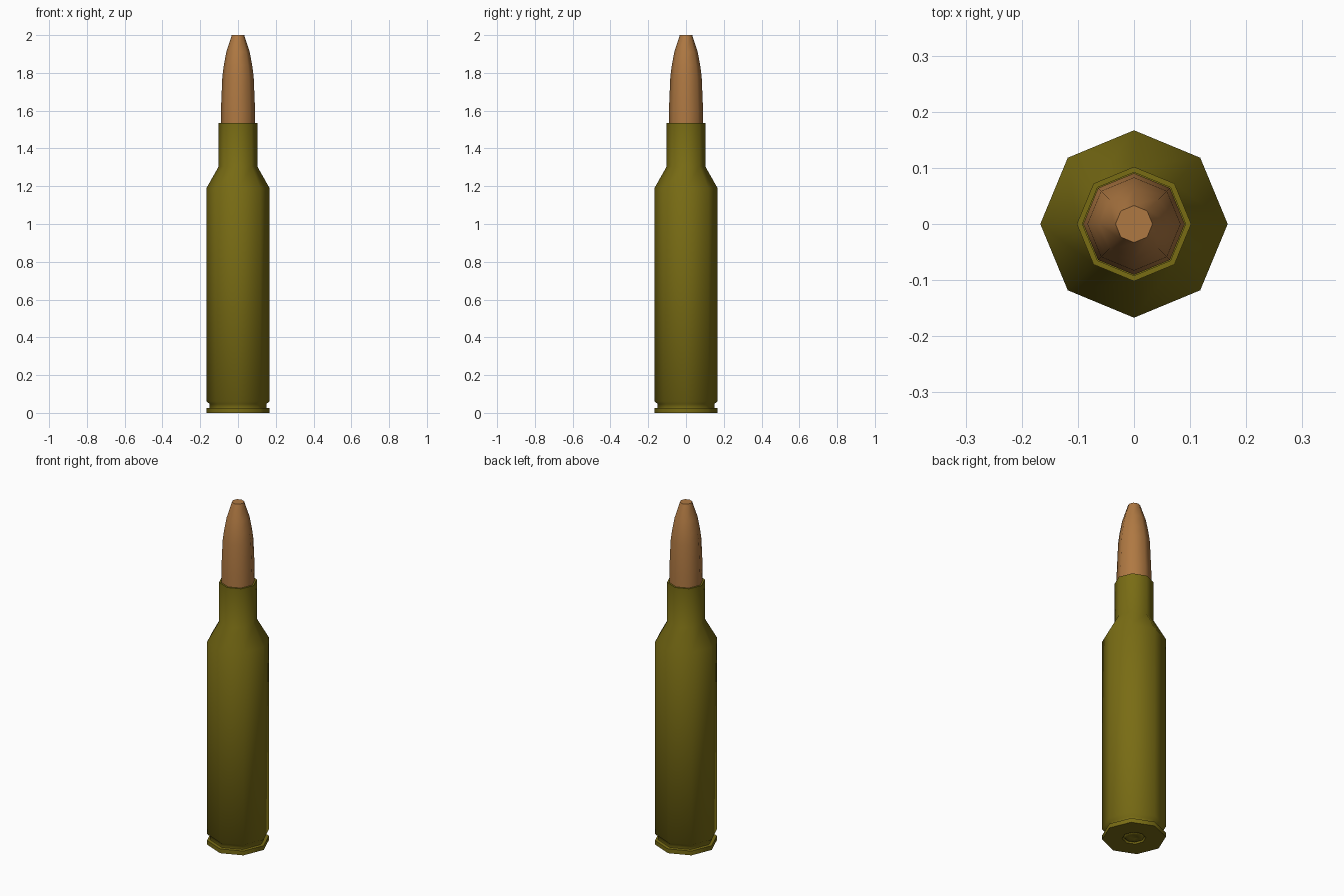
import bpy, bmesh, math

if "Cube" in bpy.data.objects:
    bpy.data.objects.remove(bpy.data.objects["Cube"])

SIDES = 8


def material(name, colour):
    m = bpy.data.materials.new(name)
    m.diffuse_color = (*colour, 1)
    m.use_nodes = True
    m.node_tree.nodes["Principled BSDF"].inputs["Base Color"].default_value = m.diffuse_color
    return m


def lathe(name, profile, mat):
    """Revolve (radius, z) points around z; a zero radius becomes a pole."""
    bm = bmesh.new()
    rings = []
    for r, z in profile:
        if r == 0:
            rings.append([bm.verts.new((0, 0, z))] * SIDES)
        else:
            rings.append([bm.verts.new((r * math.cos(a), r * math.sin(a), z))
                          for a in (2 * math.pi * i / SIDES for i in range(SIDES))])
    for low, high in zip(rings, rings[1:]):
        for i in range(SIDES):
            j = (i + 1) % SIDES
            corners = list(dict.fromkeys((low[i], low[j], high[j], high[i])))
            bm.faces.new(corners)
    bmesh.ops.recalc_face_normals(bm, faces=bm.faces)
    me = bpy.data.meshes.new(name)
    bm.to_mesh(me)
    bm.free()
    me.materials.append(mat)
    ob = bpy.data.objects.new(name, me)
    bpy.context.collection.objects.link(ob)
    bpy.ops.object.select_all(action='DESELECT')
    ob.select_set(True)
    bpy.context.view_layer.objects.active = ob
    bpy.ops.object.shade_smooth_by_angle(angle=math.radians(50))
    return ob


brass = material("olive_brass", (0.19, 0.15, 0.007))
copper = material("copper", (0.43, 0.19, 0.055))

# Case: recessed primer pocket, rim, extractor groove, body, shoulder, neck, lip
lathe("case", [(0, 0.012), (0.058, 0.012), (0.062, 0), (0.167, 0), (0.167, 0.025),
               (0.150, 0.027), (0.150, 0.047), (0.167, 0.062), (0.167, 1.19),
               (0.102, 1.305), (0.102, 1.535), (0.092, 1.535), (0.092, 1.48),
               (0, 1.48)], brass)

# Primer cap with a small dimple
lathe("primer", [(0, 0.009), (0.02, 0.006), (0.028, 0.003), (0.048, 0.003),
                 (0.054, 0.008), (0.054, 0.02), (0, 0.02)], brass)

# Bullet with a curved nose and a flat tip
lathe("bullet", [(0, 1.485), (0.0905, 1.485), (0.0905, 1.60), (0.083, 1.78),
                 (0.075, 1.84), (0.062, 1.91), (0.036, 1.99), (0.033, 2.0),
                 (0, 2.0)], copper)
